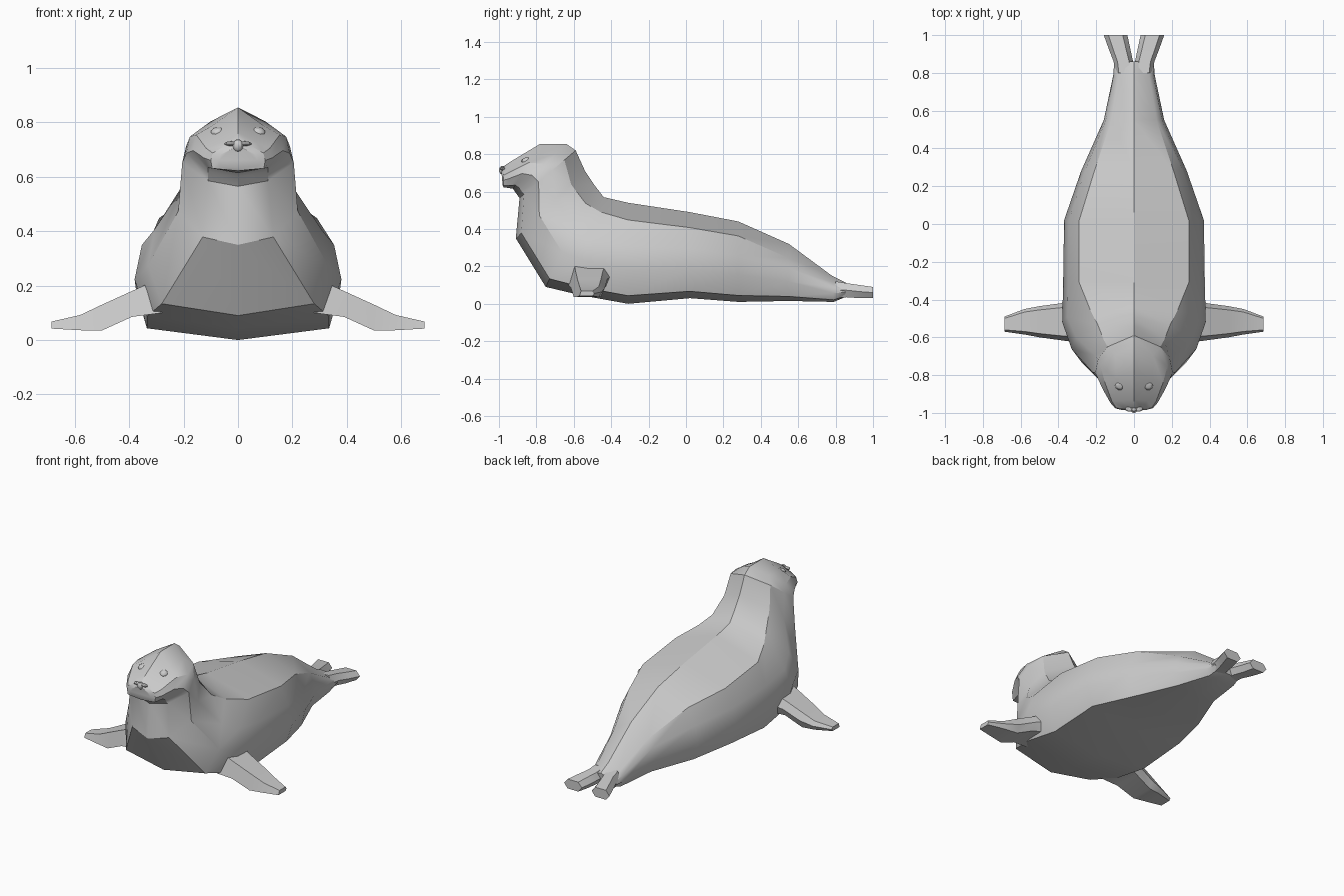
import bpy, bmesh, math

if "Cube" in bpy.data.objects:
    bpy.data.objects.remove(bpy.data.objects["Cube"])


def loft(name, rings, angle=30):
    """Skin equal-sized rings of points, cap both ends, smooth by angle."""
    bm = bmesh.new()
    vr = [[bm.verts.new(p) for p in r] for r in rings]
    n = len(vr[0])
    for a, b in zip(vr, vr[1:]):
        for i in range(n):
            j = (i + 1) % n
            bm.faces.new((a[i], a[j], b[j], b[i]))
    bm.faces.new(vr[0])
    bm.faces.new(vr[-1])
    bmesh.ops.recalc_face_normals(bm, faces=bm.faces)
    me = bpy.data.meshes.new(name)
    bm.to_mesh(me)
    bm.free()
    ob = bpy.data.objects.new(name, me)
    bpy.context.collection.objects.link(ob)
    smooth(ob, angle)
    return ob


def smooth(ob, angle=30):
    bpy.ops.object.select_all(action='DESELECT')
    ob.select_set(True)
    bpy.context.view_layer.objects.active = ob
    bpy.ops.object.shade_smooth_by_angle(angle=math.radians(angle))


def body_ring(ty, tz, by, bz, ridge, side, base, t):
    """Ten-sided section hung between a back point and a belly point."""
    half = [(0, 0), (ridge, t), (side * .93, max(.42, t + .1)),
            (side, .66), (base, .92), (0, 1)]
    pts = [(x, ty + (by - ty) * k, tz + (bz - tz) * k) for x, k in half]
    return pts + [(-x, y, z) for x, y, z in pts[4:0:-1]]


# Body, neck and head: top y,z, bottom y,z, ridge/side/base half widths, ridge drop
stations = [
    (.86, .11, .85, .035, .08, .105, .08, .25),
    (.78, .15, .79, .01, .08, .11, .09, .25),
    (.55, .32, .55, .015, .12, .16, .14, .25),
    (.28, .44, .28, .01, .21, .28, .25, .18),
    (.02, .49, .02, .03, .29, .37, .33, .18),
    (-.31, .54, -.31, .0, .29, .375, .335, .17),
    (-.44, .57, -.56, .045, .23, .38, .335, .15),
    (-.49, .635, -.75, .09, .19, .33, .28, .18),
    (-.54, .71, -.91, .35, .16, .22, .13, .2),
    (-.59, .82, -.89, .565, .14, .205, .11, .2),
    (-.64, .855, -.915, .60, .10, .19, .11, .2),
    (-.78, .855, -.925, .615, .095, .165, .11, .28),
    (-.93, .765, -.955, .62, .07, .125, .10, .28),
    (-.975, .735, -.975, .622, .05, .10, .095, .2),
    (-.988, .715, -.98, .632, .03, .07, .07, .2),
]
loft("body", [body_ring(*s) for s in stations])

# Front flippers: x, front y, back y, bottom z, top z
fore = [(.28, -.63, -.38, .10, .23), (.39, -.615, -.42, .085, .18),
        (.50, -.60, -.435, .035, .13), (.58, -.585, -.45, .036, .092),
        (.685, -.57, -.49, .042, .068)]
# Tail flippers: y, inner x, outer x, bottom z, top z
hind = [(.80, .0, .10, .03, .12), (.86, .005, .108, .035, .11),
        (.93, .02, .135, .03, .10), (1.0, .035, .16, .03, .09)]

for side, s in (("left", 1), ("right", -1)):
    rings = []
    for x, f, b, lo, hi in fore:
        d = (b - f) * .12
        m = (lo + hi) / 2
        rings.append([(s * x, f, lo), (s * x, f + d, hi), (s * x, b - d, hi),
                      (s * x, b, m), (s * x, b - d, lo)])
    loft(side + "_front_flipper", rings)

    rings = []
    for y, i, o, lo, hi in hind:
        d = (o - i) * .2
        m = (lo + hi) / 2
        rings.append([(s * x, y, z) for x, z in
                      ((i, m), (i + d, hi), (o - d, hi), (o, m), (o - d, lo), (i + d, lo))])
    loft(side + "_tail_flipper", rings)

    # Eyes
    bpy.ops.mesh.primitive_uv_sphere_add(segments=10, ring_count=6, radius=1,
                                         location=(s * .075, -.855, .765))
    eye = bpy.context.object
    eye.name = side + "_eye"
    eye.scale = (.026, .026, .017)
    eye.rotation_euler = (math.radians(20), 0, s * math.radians(20))
    smooth(eye)

    # Nostril wings
    bpy.ops.mesh.primitive_uv_sphere_add(segments=8, ring_count=5, radius=1,
                                         location=(s * .025, -.98, .722))
    wing = bpy.context.object
    wing.name = side + "_nostril"
    wing.scale = (.025, .014, .009)
    smooth(wing)

# Nose tip
bpy.ops.mesh.primitive_uv_sphere_add(segments=10, ring_count=6, radius=1,
                                     location=(0, -.982, .715))
nose = bpy.context.object
nose.name = "nose"
nose.scale = (.02, .018, .023)
smooth(nose)
